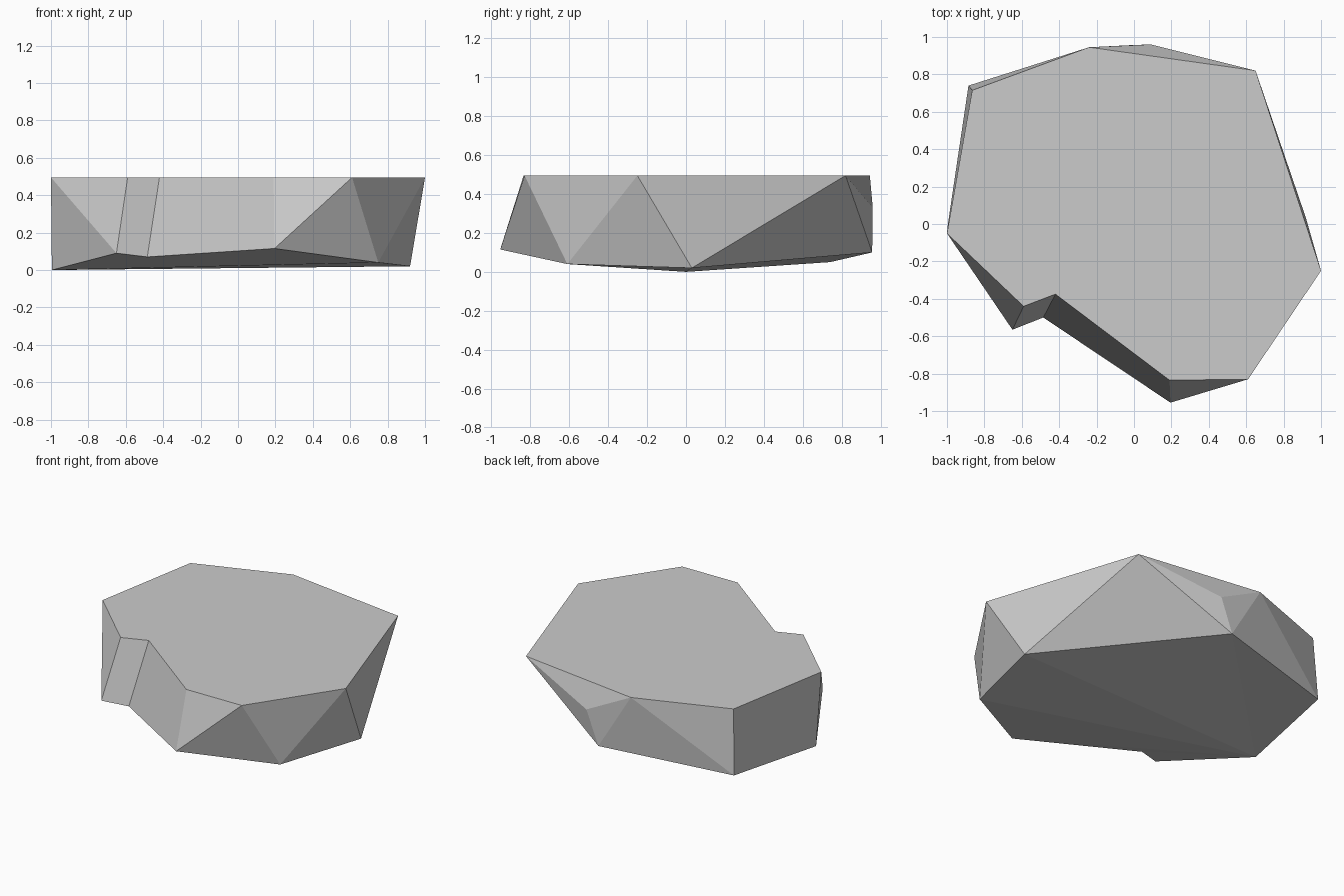
import bpy, bmesh

if "Cube" in bpy.data.objects:
    bpy.data.objects.remove(bpy.data.objects["Cube"])

# Flat rim outline (x, y), counter-clockwise from the left point
TOP_Z = 0.495
rim = [(-1.0, -0.05), (-0.59, -0.44), (-0.42, -0.375), (0.19, -0.835), (0.61, -0.83),
       (1.0, -0.25), (0.65, 0.82), (-0.24, 0.945), (-0.865, 0.715)]
# Uneven underside outline (x, y, z), same order
base = [(-0.995, 0.0, 0.0), (-0.65, -0.565, 0.09), (-0.485, -0.50, 0.07), (0.195, -0.955, 0.115),
        (0.75, -0.61, 0.04), (0.92, 0.03, 0.02), (0.0, 0.957, 0.10), (-0.885, 0.74, 0.05)]

bm = bmesh.new()
t = [bm.verts.new((x, y, TOP_Z)) for x, y in rim]
b = [bm.verts.new(p) for p in base]
chip = bm.verts.new((0.09, 0.96, 0.33))

# Flat top and faceted underside fanned from the lowest corner
bm.faces.new(t)
for i in range(1, len(b) - 1):
    bm.faces.new((b[0], b[i + 1], b[i]))

# Notched front wall
bm.faces.new((t[0], b[0], b[1]))
bm.faces.new((t[0], b[1], t[1]))
for i in (1, 2):
    bm.faces.new((t[i], b[i], b[i + 1], t[i + 1]))

# Right wall of alternating triangles
for i in (3, 4, 5):
    bm.faces.new((t[i], b[i], t[i + 1]))
    bm.faces.new((t[i + 1], b[i], b[i + 1]))

# Chipped back wall
bm.faces.new((t[6], b[6], chip))
bm.faces.new((t[6], chip, t[7]))
bm.faces.new((t[7], chip, b[6]))

# Back left wall
bm.faces.new((t[7], b[6], b[7]))
bm.faces.new((t[7], b[7], t[8]))
bm.faces.new((t[8], b[7], b[0], t[0]))

bmesh.ops.recalc_face_normals(bm, faces=bm.faces[:])
mesh = bpy.data.meshes.new("rock_slab")
bm.to_mesh(mesh)
bm.free()

stone = bpy.data.materials.new("stone grey")
stone.diffuse_color = (0.6, 0.6, 0.6, 1.0)
stone.use_nodes = True
stone.node_tree.nodes["Principled BSDF"].inputs["Base Color"].default_value = stone.diffuse_color
mesh.materials.append(stone)
slab = bpy.data.objects.new("rock_slab", mesh)
bpy.context.collection.objects.link(slab)
